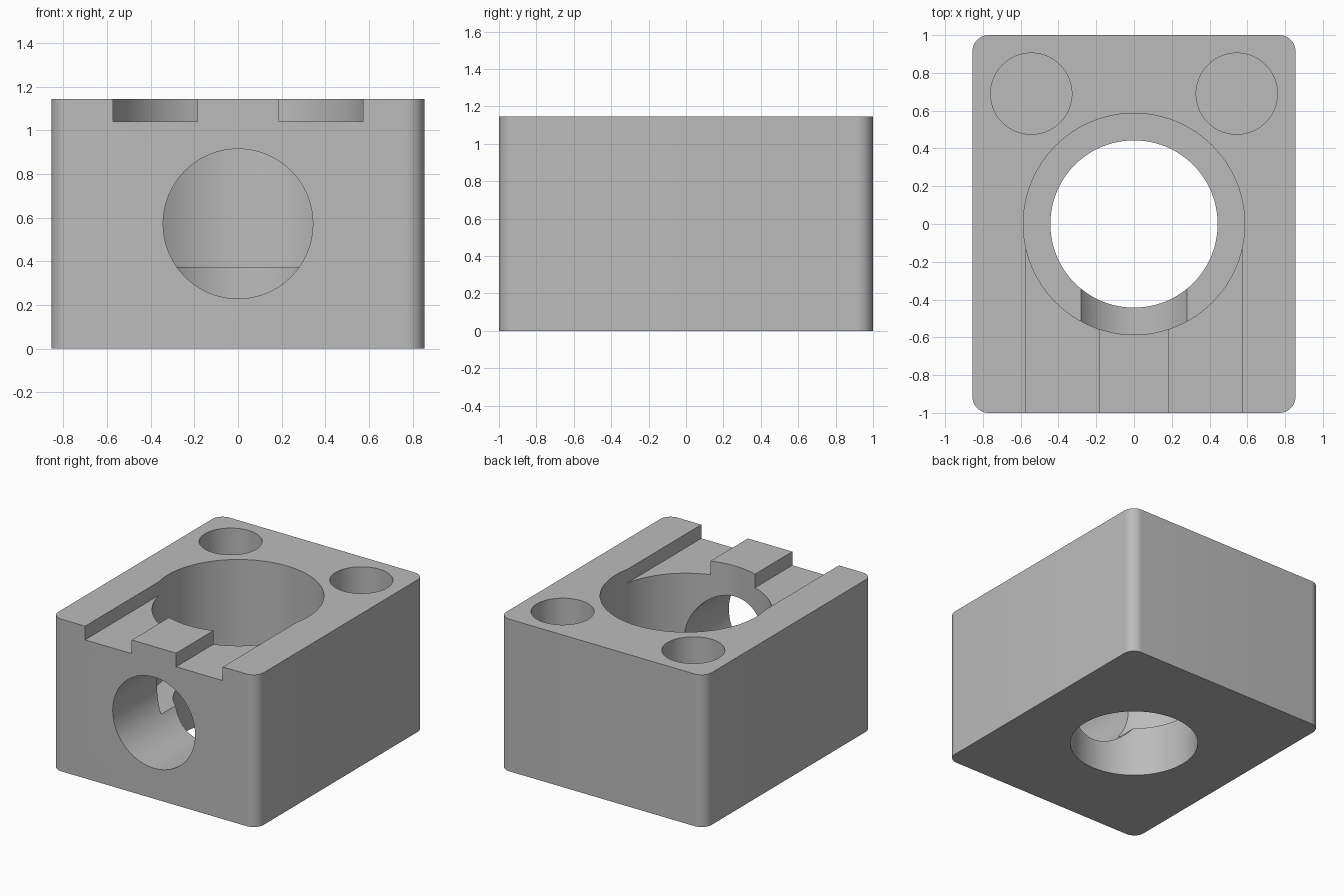
import bpy, bmesh, math
from mathutils import Matrix

default = bpy.data.objects.get("Cube")
if default:
    bpy.data.objects.remove(default, do_unlink=True)

WIDTH, DEPTH, HEIGHT = 1.71, 2.0, 1.145
LEDGE = 0.375          # floor of the wide bore
OVER = 0.2             # cutter overshoot

grey = bpy.data.materials.new("plain grey")
grey.use_nodes = True
colour = (0.5, 0.5, 0.5, 1)
grey.diffuse_color = colour
grey.node_tree.nodes["Principled BSDF"].inputs["Base Color"].default_value = colour


def make_object(name, bm):
    mesh = bpy.data.meshes.new(name)
    bm.to_mesh(mesh)
    bm.free()
    obj = bpy.data.objects.new(name, mesh)
    bpy.context.collection.objects.link(obj)
    return obj


def box(bm, low, high):
    size = [h - l for l, h in zip(low, high)]
    mid = [(h + l) / 2 for l, h in zip(low, high)]
    bmesh.ops.create_cube(bm, size=1, matrix=Matrix.Translation(mid) @ Matrix.Diagonal((*size, 1)))


def cylinder(name, radius, start, length, along_y=False):
    """Cylinder starting at a point and running along +z, or along -y."""
    bm = bmesh.new()
    turn = Matrix.Rotation(math.pi / 2, 4, "X") if along_y else Matrix()
    matrix = Matrix.Translation(start) @ turn @ Matrix.Translation((0, 0, length / 2))
    bmesh.ops.create_cone(bm, cap_ends=True, segments=96, radius1=radius,
                          radius2=radius, depth=length, matrix=matrix)
    return make_object(name, bm)


# Block with rounded upright corners
bm = bmesh.new()
box(bm, (-WIDTH / 2, -DEPTH / 2, 0), (WIDTH / 2, DEPTH / 2, HEIGHT))
uprights = [e for e in bm.edges if abs(e.verts[0].co.z - e.verts[1].co.z) > 0.5]
bmesh.ops.bevel(bm, geom=uprights, offset=0.085, segments=10, profile=0.5, affect="EDGES")
block = make_object("bored_block", bm)
block.data.materials.append(grey)

# Stepped bore and front port
cutters = [
    cylinder("through_bore", 0.443, (0, 0, -OVER), HEIGHT + 2 * OVER),
    cylinder("wide_bore", 0.586, (0, 0, LEDGE), HEIGHT),
    cylinder("front_port", 0.343, (0, 0, HEIGHT / 2), 1 + OVER, along_y=True),
]
# Rear pockets and front slots, one of each per side
for side, label in ((1, "left"), (-1, "right")):
    cutters.append(cylinder(label + "_rear_pocket", 0.215, (side * 0.544, 0.69, LEDGE), HEIGHT))
    bm = bmesh.new()
    x1, x2 = sorted((side * 0.185, side * 0.573))
    box(bm, (x1, -1 - OVER, 1.042), (x2, 0, HEIGHT + OVER))
    cutters.append(make_object(label + "_front_slot", bm))

# Cut the block, then drop the cutters
bpy.ops.object.select_all(action="DESELECT")
bpy.context.view_layer.objects.active = block
block.select_set(True)
for cutter in cutters:
    cutter.hide_render = True
    mod = block.modifiers.new(cutter.name, "BOOLEAN")
    mod.operation = "DIFFERENCE"
    mod.solver = "EXACT"
    mod.object = cutter
    bpy.ops.object.modifier_apply(modifier=mod.name)
for cutter in cutters:
    bpy.data.objects.remove(cutter, do_unlink=True)

bpy.ops.object.shade_smooth_by_angle(angle=math.radians(30))
